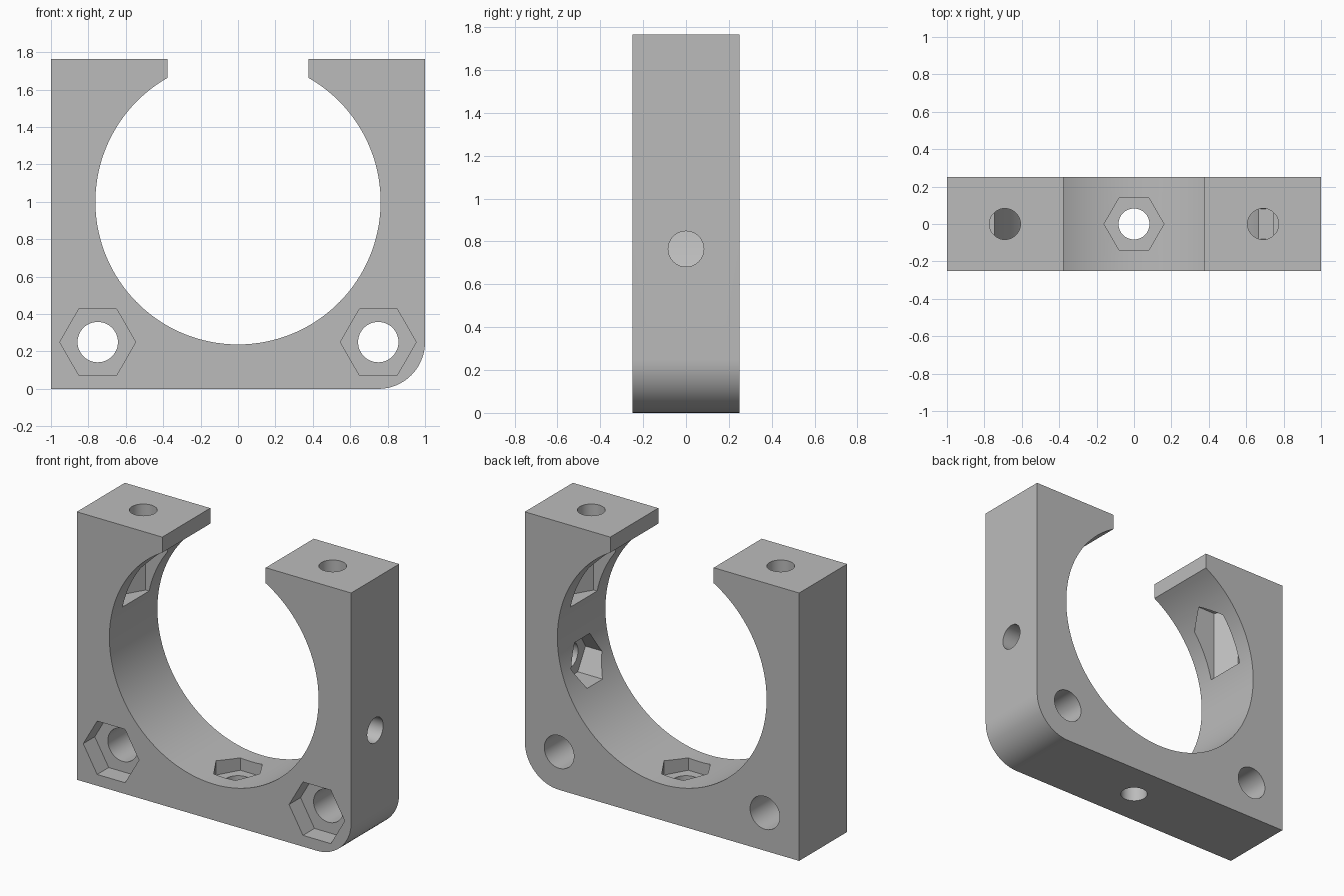
import bpy, bmesh
from math import sin, cos, pi, asin, acos

cube = bpy.data.objects.get("Cube")
if cube:
    bpy.data.objects.remove(cube, do_unlink=True)

# Overall sizes
HALF_W, HALF_D, HEIGHT = 1.0, 0.25, 1.765
BORE_Z, BORE_R, GAP = 1.0, 0.7625, 0.377
CORNER = 0.25
SCREW_X, TOP_X, SIDE_Z = 0.75, 0.69, 0.765
SMALL_HOLE, SMALL_NUT = 0.083, 0.16
BIG_HOLE, BIG_NUT = 0.108, 0.203

grey = bpy.data.materials.new("plain_grey")
grey.use_nodes = True
grey.diffuse_color = (0.5, 0.5, 0.5, 1)
grey.node_tree.nodes["Principled BSDF"].inputs["Base Color"].default_value = (0.5, 0.5, 0.5, 1)

PLACE = {
    "x": lambda a, b, d: (d, a, b),
    "y": lambda a, b, d: (a, d, b),
    "z": lambda a, b, d: (a, b, d),
}


def arc(ca, cb, r, start, end, n):
    """Points along an arc, both ends included."""
    return [(ca + r * cos(start + (end - start) * i / n),
             cb + r * sin(start + (end - start) * i / n)) for i in range(n + 1)]


def prism(name, outline, axis, start, end):
    """Extrude a flat outline along an axis."""
    bm = bmesh.new()
    low = [bm.verts.new(PLACE[axis](a, b, start)) for a, b in outline]
    face = bm.faces.new(low)
    top = bmesh.ops.extrude_face_region(bm, geom=[face])["geom"]
    verts = [v for v in top if isinstance(v, bmesh.types.BMVert)]
    bmesh.ops.translate(bm, verts=verts, vec=PLACE[axis](0, 0, end - start))
    bmesh.ops.recalc_face_normals(bm, faces=bm.faces)
    mesh = bpy.data.meshes.new(name)
    bm.to_mesh(mesh)
    bm.free()
    obj = bpy.data.objects.new(name, mesh)
    bpy.context.collection.objects.link(obj)
    return obj


cutters = []


def cut(axis, ca, cb, r, start, end, sides=48):
    """Add a round or six-sided cutter."""
    outline = arc(ca, cb, r, 0, 2 * pi, sides)[:-1]
    obj = prism("cutter", outline, axis, start, end)
    obj.hide_render = True
    cutters.append(obj)


# Open ring clamp body with one rounded lower corner
mouth = acos(GAP / BORE_R)
outline = [(-HALF_W, HEIGHT), (-HALF_W, 0)]
outline += arc(HALF_W - CORNER, CORNER, CORNER, -pi / 2, 0, 16)
outline += [(HALF_W, HEIGHT), (GAP, HEIGHT)]
outline += arc(0, BORE_Z, BORE_R, mouth, -pi - mouth, 112)
outline += [(-GAP, HEIGHT)]
body = prism("clamp_body", outline, "y", -HALF_D, HALF_D)
body.data.materials.append(grey)

# Mirrored screw holes with nut pockets: lower front pair and top pair
for side in (-1, 1):
    cut("y", side * SCREW_X, CORNER, BIG_HOLE, -0.4, 0.4)
    cut("y", side * SCREW_X, CORNER, BIG_NUT, -0.4, -0.13, 6)
    cut("z", side * TOP_X, 0, SMALL_HOLE, 1.4, 1.9)
    cut("z", side * TOP_X, 0, SMALL_NUT, 1.163, 1.65, 6)

# Bottom and left side holes with nut pockets opening into the bore
cut("z", 0, 0, SMALL_HOLE, -0.1, 0.4)
cut("z", 0, 0, SMALL_NUT, 0.16, 0.5, 6)
cut("x", 0, SIDE_Z, SMALL_HOLE, 0.6, 1.1)
cut("x", 0, SIDE_Z, SMALL_NUT, 0.5, 0.845, 6)

for c in cutters:
    mod = body.modifiers.new("hole", "BOOLEAN")
    mod.operation = "DIFFERENCE"
    mod.solver = "EXACT"
    mod.object = c

# Bake the cuts and remove the cutters
bpy.context.view_layer.update()
graph = bpy.context.evaluated_depsgraph_get()
baked = bpy.data.meshes.new_from_object(body.evaluated_get(graph))
body.modifiers.clear()
body.data = baked
body.data.name = "clamp_body"
baked.materials.clear()
baked.materials.append(grey)
for c in cutters:
    bpy.data.objects.remove(c, do_unlink=True)

# Smooth round walls, keep sharp edges
bpy.ops.object.select_all(action="DESELECT")
body.select_set(True)
bpy.context.view_layer.objects.active = body
bpy.ops.object.shade_smooth_by_angle(angle=pi / 6)
